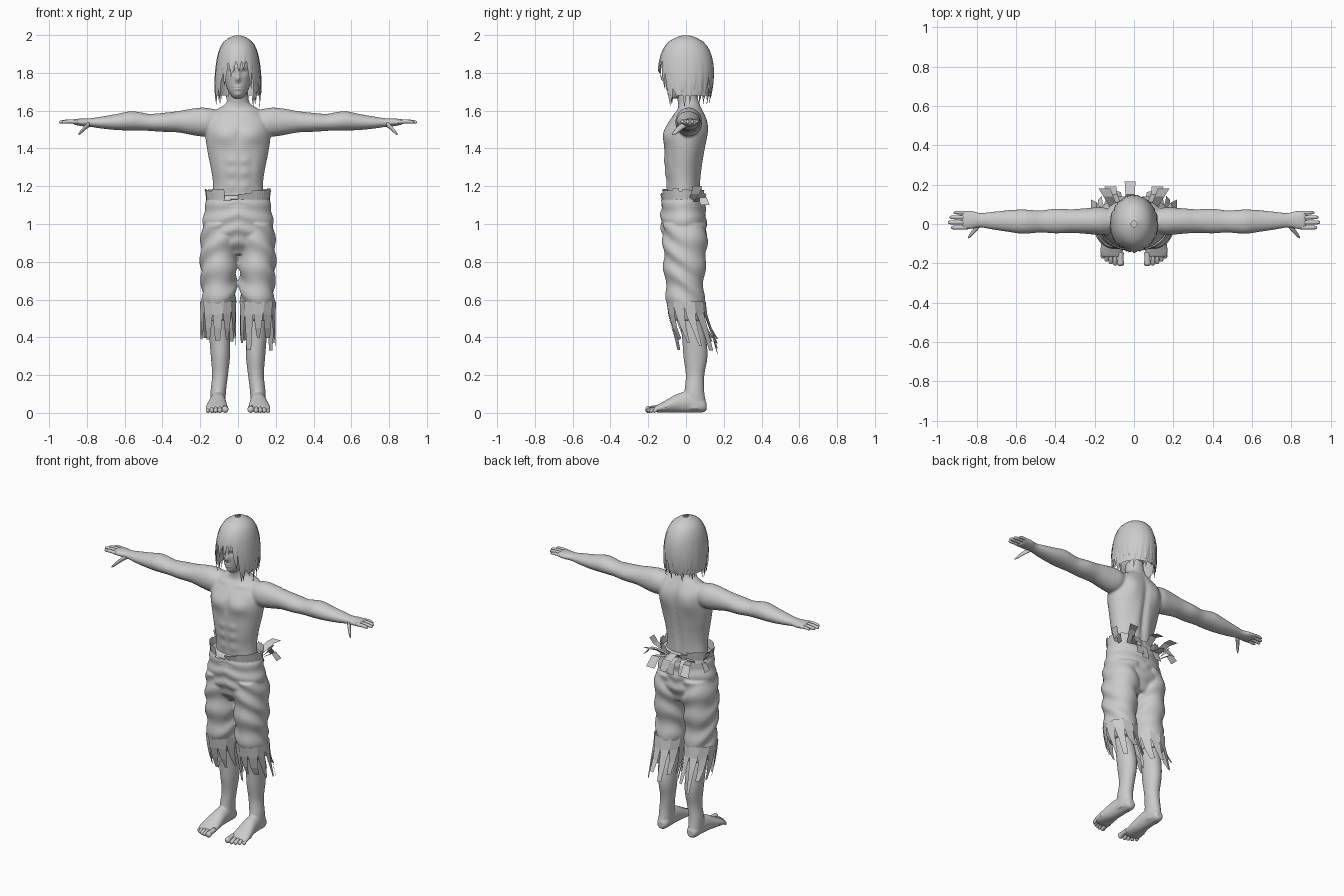
import bpy, bmesh, math, random
from mathutils import Vector as V

random.seed(4)
X, Y, Z = V((1, 0, 0)), V((0, 1, 0)), V((0, 0, 1))
GREY = bpy.data.materials.new("plain grey")
GREY.diffuse_color = (0.6, 0.6, 0.6, 1)


def finish(name, bm, smooth=True, voxel=0):
    if voxel or smooth:
        bmesh.ops.recalc_face_normals(bm, faces=bm.faces)
    me = bpy.data.meshes.new(name)
    bm.to_mesh(me)
    bm.free()
    me.materials.append(GREY)
    for p in me.polygons:
        p.use_smooth = smooth
    ob = bpy.data.objects.new(name, me)
    bpy.context.collection.objects.link(ob)
    if voxel:  # fuse overlapping volumes into one skin
        r = ob.modifiers.new("fuse", 'REMESH')
        r.mode, r.voxel_size, r.use_smooth_shade = 'VOXEL', voxel, True
        m = ob.modifiers.new("soften", 'SMOOTH')
        m.factor, m.iterations = 0.5, 3
    return ob


def spline(rows, steps):
    """Catmull-Rom through rows of numbers."""
    out, n = [], len(rows)
    for i in range(n - 1):
        a, b, c, d = (rows[min(max(i + k, 0), n - 1)] for k in (-1, 0, 1, 2))
        for j in range(steps):
            t = j / steps
            out.append([q + 0.5 * t * (r - p + t * (2*p - 5*q + 4*r - s + t * (3*(q - r) + s - p)))
                        for p, q, r, s in zip(a, b, c, d)])
    return out + [list(rows[-1])]


def loft(bm, rows, u, v, s=1, n=32, steps=4, shape=None):
    """rows: x, y, z, radius along u, radius along v; s=-1 mirrors in x."""
    rings = []
    for x, y, z, ru, rv in spline(rows, steps):
        ring = []
        for k in range(n):
            a = math.tau * k / n
            p = V((x, y, z)) + u * (ru * math.cos(a)) + v * (rv * math.sin(a))
            if shape:
                p = shape(p)
            ring.append(bm.verts.new((p.x * s, p.y, p.z)))
        rings.append(ring)
    for r, q in zip(rings, rings[1:]):
        for k in range(n):
            bm.faces.new((r[k], r[(k+1) % n], q[(k+1) % n], q[k]))
    bm.faces.new(rings[0])
    bm.faces.new(rings[-1])


def bumps(table):
    """Muscle and face relief: x, z, size x, size z, height, side (-1 front)."""
    def f(p):
        q = p.copy()
        for x, z, sx, sz, h, side in table:
            if p.y * side > 0:
                w = min(1, abs(p.y) / 0.05)
                q.y += side * h * w * math.exp(-((abs(p.x) - x) / sx)**2 - ((p.z - z) / sz)**2)
        return q
    return f


def strip(bm, pts, across, w0, w1):
    """Flat torn cloth strip through pts."""
    n, old = len(pts) - 1, None
    for i, p in enumerate(pts):
        w = (w0 + (w1 - w0) * i / n) / 2
        new = [bm.verts.new(V(p) - across * w), bm.verts.new(V(p) + across * w)]
        if old:
            bm.faces.new((old[0], old[1], new[1], new[0]))
        old = new


# torso, neck and arms
muscle = bumps([(.08, 1.47, .065, .045, .016, -1), (0, 1.47, .012, .06, -.006, -1),
                (.036, 1.20, .026, .024, .007, -1), (.036, 1.27, .026, .024, .007, -1),
                (.036, 1.335, .026, .022, .007, -1), (.1, 1.3, .02, .07, .004, -1),
                (.07, 1.585, .05, .012, .008, -1), (.09, 1.5, .05, .07, .014, 1),
                (0, 1.38, .018, .2, -.012, 1), (.045, 1.25, .03, .1, .006, 1)])
bm = bmesh.new()
loft(bm, [(0, y, z, a, b) for z, y, a, b in (
    (1.08, -.012, .138, .085), (1.2, -.014, .132, .086), (1.28, -.015, .141, .094),
    (1.36, -.01, .157, .104), (1.44, -.004, .17, .112), (1.5, .002, .172, .112),
    (1.55, .012, .165, .098), (1.595, .02, .13, .072), (1.615, .02, .098, .062),
    (1.64, .015, .063, .057), (1.68, .005, .054, .055), (1.73, 0, .05, .055))],
    X, Y, n=72, steps=8, shape=muscle)
ARM = [(.09, .015, 1.54, .055, .06), (.16, .015, 1.54, .07, .074), (.2, .015, 1.54, .069, .076),
       (.26, .015, 1.541, .064, .067), (.32, .015, 1.541, .06, .056), (.4, .015, 1.538, .063, .05),
       (.47, .013, 1.538, .056, .045), (.52, .012, 1.543, .059, .049), (.57, .012, 1.546, .062, .051),
       (.64, .015, 1.54, .055, .043), (.72, .017, 1.537, .045, .032), (.78, .019, 1.537, .037, .023),
       (.82, .021, 1.538, .045, .021), (.86, .02, 1.54, .05, .016), (.875, .02, 1.54, .044, .011)]
for s in (1, -1):
    loft(bm, ARM, Y, Z, s)
finish("torso_and_arms", bm, voxel=.007)

# fingers and thumbs
bm = bmesh.new()
for s in (1, -1):
    for y, tip, r in ((.058, .918, .009), (.034, .938, .0105), (.008, .947, .011), (-.018, .932, .0105)):
        loft(bm, [(.85, y, 1.54, r, r), (.89, y, 1.543, r, r), (tip - .01, y, 1.54, r * .85, r * .85),
                  (tip, y, 1.538, r * .3, r * .3)], Y, Z, s, 10)
    loft(bm, [(.785, 0, 1.53, .018, .016), (.81, -.03, 1.51, .016, .014),
              (.832, -.055, 1.487, .012, .011), (.845, -.07, 1.474, .004, .004)], Y, Z, s, 10)
finish("fingers", bm)

# head with nose, eye sockets, brow and lips
face = bumps([(0, 1.768, .011, .016, .02, -1), (0, 1.795, .009, .025, .01, -1),
              (.032, 1.805, .018, .012, -.01, -1), (.03, 1.828, .03, .008, .004, -1),
              (0, 1.727, .02, .005, .005, -1), (0, 1.715, .018, .005, .005, -1),
              (0, 1.72, .03, .0025, -.003, -1), (0, 1.685, .018, .01, .005, -1)])
bm = bmesh.new()
loft(bm, [(0, y, z, a, b) for z, y, a, b in (
    (1.664, -.05, .016, .02), (1.675, -.045, .032, .04), (1.7, -.035, .049, .063),
    (1.73, -.022, .062, .083), (1.78, -.012, .073, .1), (1.84, -.008, .08, .11),
    (1.9, -.002, .082, .112), (1.94, 0, .066, .088), (1.965, 0, .03, .04))],
    X, Y, n=64, steps=8, shape=face)
finish("head", bm)

# hair: base shell plus two layers of pointed locks
HAIR = spline([(2.0, .004, .004), (1.992, .035, .04), (1.965, .074, .09), (1.92, .098, .122),
               (1.86, .112, .14), (1.8, .119, .145), (1.74, .122, .142), (1.68, .12, .132),
               (1.6, .112, .115)], 5)


def hair_point(a, z, k):
    for (z0, a0, b0), (z1, a1, b1) in zip(HAIR, HAIR[1:]):
        if z >= z1:
            t = (z0 - z) / (z0 - z1)
            break
    return ((a0 + (a1 - a0) * t) * k * math.cos(a), (b0 + (b1 - b0) * t) * k * math.sin(a), z)


def from_front(a):
    return abs((math.degrees(a) + 90 + 180) % 360 - 180)


bm = bmesh.new()
grid = []
for i in range(17):
    t = (i / 16) ** 1.6
    grid.append([])
    for k in range(48):
        a = math.tau * k / 48
        low = 1.86 - .18 * min(1, max(0, (from_front(a) - 30) / 35))
        grid[-1].append(bm.verts.new(hair_point(a, 1.998 + (low - 1.998) * t, .96)))
for r, q in zip(grid, grid[1:]):
    for k in range(48):
        bm.faces.new((r[k], q[k], q[(k+1) % 48], r[(k+1) % 48]))
finish("hair_base", bm)
bm = bmesh.new()
for layer, count in ((0, 26), (1, 22)):
    for i in range(count):
        a = math.tau * (i + random.uniform(-.3, .3)) / count
        d = from_front(a)
        low = 1.79 if d < 26 else 1.73 if d < 44 else 1.635 if d < 95 else 1.655
        low += random.uniform(-.025, .03) + .03 * layer
        sway = random.uniform(-.15, .15)
        old = None
        for j in range(12):
            t = j / 11
            z = 1.996 + (low - 1.996) * t ** 1.4
            w = math.pi / count * 1.35 * (1 - t ** 4) + .002
            new = [bm.verts.new(hair_point(a + sway * t * t + c * w, z,
                   .985 + .02 * layer + (0 if c else .022))) for c in (-1, 0, 1)]
            if old:
                for c in (0, 1):
                    bm.faces.new((old[c], new[c], new[c+1], old[c+1]))
            old = new
finish("hair_locks", bm)

# lower legs and feet, then toes
bm, toes = bmesh.new(), bmesh.new()
for s in (1, -1):
    loft(bm, [(x, y, z, a, b) for z, x, y, a, b in (
        (.62, .1, .01, .058, .06), (.5, .1, .022, .054, .058), (.4, .097, .042, .055, .063),
        (.3, .093, .05, .051, .064), (.2, .095, .048, .042, .049), (.12, .104, .044, .041, .052),
        (.06, .106, .044, .04, .06), (.02, .106, .044, .04, .06))], X, Y, s)
    loft(bm, [(x, y, z, a, b) for y, x, z, a, b in (
        (.108, .105, .034, .02, .022), (.085, .105, .04, .036, .038), (.02, .106, .056, .041, .055),
        (-.04, .108, .052, .046, .051), (-.1, .112, .036, .055, .035), (-.145, .114, .024, .058, .022),
        (-.168, .112, .02, .05, .014))], X, Z, s)
    for x, tip, r in ((.068, -.214, .018), (.096, -.21, .0125), (.118, -.203, .012),
                      (.139, -.192, .0115), (.159, -.176, .011)):
        loft(toes, [(x, tip + .07, .026, r * .9, r * .8), (x, tip + .03, .022, r * .85, r * .85),
                    (x, tip + .01, r, r, r), (x, tip, r, r * .45, r * .45)], X, Z, s, 12)
finish("lower_legs_and_feet", bm, voxel=.006)
finish("toes", toes)


# trousers with slanting folds
def fold(cx, slant, pitch, amp):
    def f(p):
        d = V((p.x - cx, p.y, 0))
        a = math.atan2(d.y, abs(d.x) if cx == 0 else d.x)
        wave = math.sin(pitch * p.z + slant * a + 1.2 * math.sin(2 * a + 9 * p.z))
        return p + d.normalized() * amp * wave * (1 if p.z > .55 else .5)
    return f


bm = bmesh.new()
loft(bm, [(0, y, z, a, b) for z, y, a, b in (
    (.84, 0, .13, .07), (.9, -.004, .178, .105), (.96, -.01, .187, .12), (1.04, -.014, .183, .12),
    (1.1, -.015, .173, .115), (1.15, -.015, .155, .105))], X, Y, n=72, steps=8,
    shape=fold(0, 1.3, 75, .0045))
for s in (1, -1):
    loft(bm, [(x, y, z, a, b) for z, x, y, a, b in (
        (.49, .107, .02, .07, .08), (.54, .106, .008, .084, .094), (.62, .101, -.005, .09, .1),
        (.75, .102, -.008, .095, .107), (.87, .1, -.005, .099, .116), (1.0, .09, -.008, .096, .115))],
        X, Y, s, n=64, steps=10, shape=fold(.1, 2, 48, .0065))
finish("trousers", bm, voxel=.007)

# torn hems
bm = bmesh.new()
for s in (1, -1):
    for i in range(11):
        a = math.tau * (i + .3) / 11
        c, n = math.cos(a), math.sin(a)
        low = random.uniform(.31, .4)
        pts = [(s * (.105 + rx * c), y + ry * n, z) for z, y, rx, ry in (
            (.59, -.001, .091, .1), (.52, .008, .091, .101), (.45, .028, .092, .105), (low, .058, .093, .112))]
        strip(bm, pts, V((-n * s, c, 0)), .066, random.uniform(.012, .03))
finish("torn_hems", bm, smooth=False)

# ragged waistband with a stepped upper edge
bm = bmesh.new()
for i in range(28):
    a = math.tau * (i + .5) / 28
    c, n = math.cos(a), math.sin(a)
    top = 1.18 if abs(c) > .45 else 1.16
    if n < 0 and -.4 < c < .1:
        top = 1.13
    top += random.uniform(-.006, .008)
    pts = [(.172 * c, -.014 + .116 * n, 1.09), (.166 * c, -.014 + .113 * n, 1.13),
           (.172 * c, -.014 + .122 * n, top)]
    strip(bm, pts, V((-n * .165, c * .115, 0)).normalized(), .038, .04)
finish("waistband", bm, smooth=False)

# loose cloth ends at the sides and back of the waist
bm = bmesh.new()
for s in (1, -1):
    strip(bm, [(s*.15, .03, 1.13), (s*.18, .05, 1.16), (s*.2, .06, 1.2)], Y, .04, .05)
    strip(bm, [(s*.15, .05, 1.12), (s*.19, .09, 1.14), (s*.22, .1, 1.1)], Y, .03, .05)
    strip(bm, [(s*.1, .08, 1.12), (s*.13, .14, 1.17), (s*.15, .18, 1.18)], X, .04, .06)
    strip(bm, [(s*.08, .085, 1.12), (s*.11, .15, 1.13), (s*.12, .19, 1.07)], X, .04, .06)
    strip(bm, [(s*.05, .09, 1.13), (s*.06, .12, 1.1), (s*.065, .14, 1.04)], X, .04, .05)
strip(bm, [(-.02, .08, 1.12), (-.02, .15, 1.18), (-.02, .215, 1.16)], X, .04, .055)
strip(bm, [(.01, .09, 1.14), (.02, .12, 1.1), (.02, .13, 1.03)], X, .04, .05)
finish("loose_cloth_ends", bm, smooth=False)
